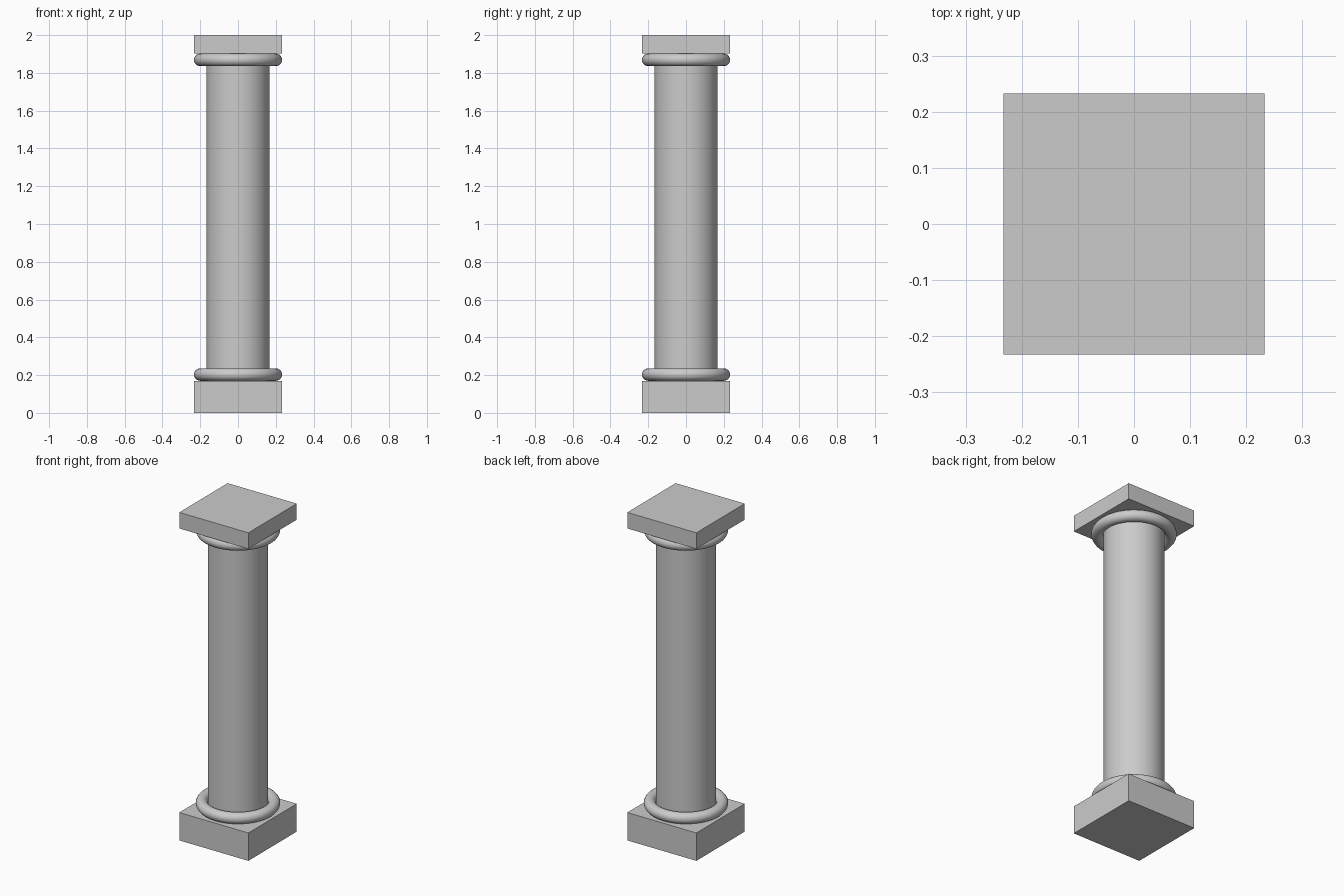
import bpy
import math

cube = bpy.data.objects.get("Cube")
if cube:
    bpy.data.objects.remove(cube, do_unlink=True)

WIDTH = 0.466
SHAFT_RADIUS = 0.167
RING_MINOR = 0.033
BASE_TOP = 0.17
CAP_BOTTOM = 1.902

# Stone colour
stone = bpy.data.materials.new("grey_stone")
stone.use_nodes = True
colour = (0.6, 0.6, 0.6, 1)
stone.diffuse_color = colour
bsdf = next(n for n in stone.node_tree.nodes if n.type == 'BSDF_PRINCIPLED')
bsdf.inputs["Base Color"].default_value = colour


def finish(name, smooth=False):
    obj = bpy.context.object
    obj.name = name
    obj.data.materials.append(stone)
    if smooth:
        bpy.ops.object.shade_smooth_by_angle(angle=math.radians(35))
    return obj


def slab(name, bottom, top):
    bpy.ops.mesh.primitive_cube_add(size=1, location=(0, 0, (bottom + top) / 2))
    obj = finish(name)
    obj.scale = (WIDTH, WIDTH, top - bottom)
    bpy.ops.object.transform_apply(location=False, rotation=False, scale=True)


def ring(name, z):
    bpy.ops.mesh.primitive_torus_add(
        major_radius=WIDTH / 2 - RING_MINOR, minor_radius=RING_MINOR,
        major_segments=64, minor_segments=24, location=(0, 0, z))
    finish(name, smooth=True)


# Square base and cap
slab("base_plinth", 0, BASE_TOP)
slab("top_slab", CAP_BOTTOM, 2)

# Rounded mouldings against the slabs
ring("lower_ring", BASE_TOP + RING_MINOR)
ring("upper_ring", CAP_BOTTOM - RING_MINOR)

# Round shaft between the slabs
bpy.ops.mesh.primitive_cylinder_add(
    vertices=64, radius=SHAFT_RADIUS, depth=CAP_BOTTOM - BASE_TOP,
    location=(0, 0, (BASE_TOP + CAP_BOTTOM) / 2))
finish("shaft", smooth=True)
